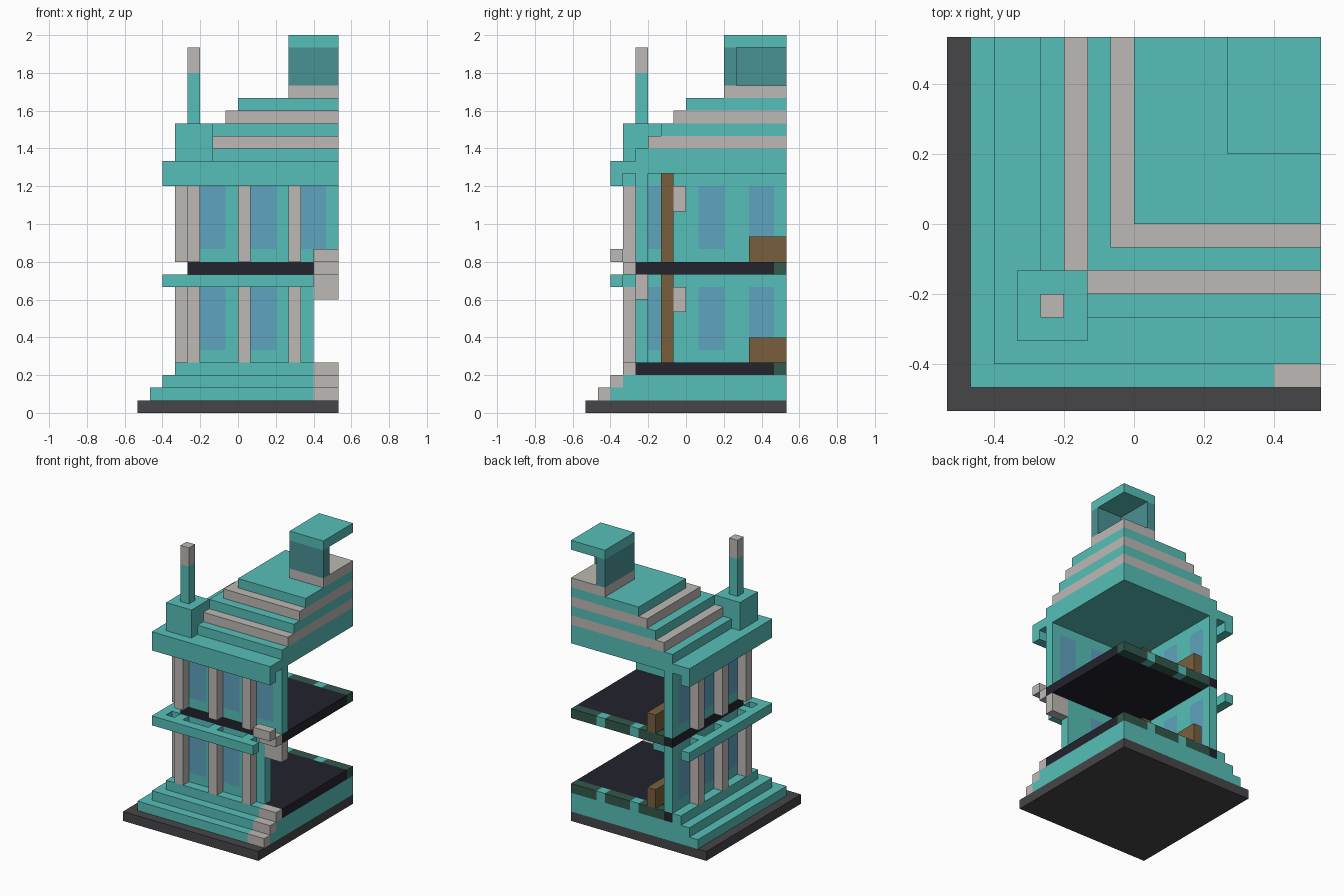
import bpy
import bmesh

cube = bpy.data.objects.get("Cube")
if cube:
    bpy.data.objects.remove(cube, do_unlink=True)

UNIT = 2 / 30      # one block
EDGE = 16          # plan size in blocks, also the position of the open cut sides


def make_material(name, rgb):
    """Flat material from an 8-bit display colour."""
    linear = [((c / 255 + 0.055) / 1.055) ** 2.4 for c in rgb] + [1.0]
    mat = bpy.data.materials.new(name)
    mat.use_nodes = True
    mat.diffuse_color = linear
    mat.node_tree.nodes["Principled BSDF"].inputs["Base Color"].default_value = linear
    return mat


teal = make_material("teal stone", (87, 191, 184))
grey = make_material("pale grey stone", (189, 185, 181))
slate = make_material("dark slate", (70, 69, 73))
black = make_material("black floor", (34, 35, 45))
blue = make_material("blue glass", (95, 163, 190))
wood = make_material("brown wood", (120, 95, 62))
green = make_material("dark green", (50, 88, 76))
deep = make_material("deep teal", (73, 145, 149))


def part(name, mat, boxes):
    """One object made of boxes, each given as x, y and z ranges in blocks."""
    bm = bmesh.new()
    for (x0, x1), (y0, y1), (z0, z1) in boxes:
        verts = bmesh.ops.create_cube(bm, size=1)["verts"]
        for v in verts:
            v.co.x = (x1 if v.co.x > 0 else x0) - EDGE / 2
            v.co.y = (y1 if v.co.y > 0 else y0) - EDGE / 2
            v.co.z = z1 if v.co.z > 0 else z0
            v.co *= UNIT
    mesh = bpy.data.meshes.new(name)
    bm.to_mesh(mesh)
    bm.free()
    mesh.materials.append(mat)
    obj = bpy.data.objects.new(name, mesh)
    bpy.context.collection.objects.link(obj)
    return obj


def swap(boxes):
    """Mirror across the plan diagonal, from the front to the right side."""
    return [(y, x, z) for x, y, z in boxes]


def tier(start, z):
    return [((start, EDGE), (start, EDGE), (z, z + 1))]


# Base plate and the stepped platform with its entrance stairs
DOOR = 14
part("base_plate", slate, tier(0, 0))
for n in (1, 2):
    part(f"platform_step_{n}", teal, [
        ((n, DOOR), (n, EDGE), (n, n + 1)),
        ((DOOR, EDGE), (n + 1, EDGE), (n, n + 1))])
part("platform_step_3", teal, [
    ((3, DOOR), (3, 4), (3, 4)),
    ((3, 4), (4, EDGE), (3, 4))])
part("entrance_stairs", grey, [
    ((DOOR, EDGE), (n, n + 1), (n, n + 1)) for n in (1, 2, 3)])


# Floors with a patterned strip along the back
def floor(level, z):
    rows, back = (z, z + 1), (EDGE - 1, EDGE)
    part(f"{level}_floor", black, [
        ((4, EDGE), (4, EDGE - 1), rows),
        ((4, 5), back, rows)])
    part(f"{level}_floor_trim", green, [
        ((x, x + 3), back, rows) for x in (5, 9, 13)])
    part(f"{level}_floor_trim_joints", teal, [
        ((x, x + 1), back, rows) for x in (8, 12)])


# Walls: sill, head, piers and flush glass
def wall(name, start, end, z, swapped):
    depth, rows = (4, 5), (z + 1, z + 6)
    stone = [((start, end), depth, (z, z + 1)),
             ((start, end), depth, (z + 6, z + 7))]
    glass, x = [], start
    for left in (5, 9, 13):
        if left + 2 > end:
            break
        if left > x:
            stone.append(((x, left), depth, rows))
        glass.append(((left, left + 2), depth, rows))
        x = left + 2
    stone.append(((x, end), depth, rows))
    turn = swap if swapped else list
    part(name + "_wall", teal, turn(stone))
    part(name + "_windows", blue, turn(glass))


COLUMNS = (4, 8, 12)
for level, z, front_end in (("lower", 4, DOOR), ("upper", 12, EDGE)):
    floor(level, z - 1)
    wall(level + "_front", 4, front_end, z, False)
    wall(level + "_side", 5, EDGE, z, True)
    # Columns stand in front of both walls
    shafts = [((x, x + 1), (3, 4), (z, z + 6)) for x in COLUMNS]
    part(level + "_columns", grey, shafts + swap(shafts))
    # Outer rim joined to the wall above each column
    top = (z + 6, z + 7)
    ties = [((x, x + 1), (3, 4), top) for x in COLUMNS]
    part(level + "_rim", teal, ties + swap(ties) + [
        ((2, front_end), (2, 3), top),
        ((2, 3), (3, EDGE), top)])
    # Bench, wall lamp and pole inside
    part(level + "_bench", wood, [((6, 7), (13, EDGE), (z, z + 2))])
    part(level + "_wall_lamp", grey, [((5, 6), (7, 8), (z + 4, z + 6))])
    part(level + "_pole", wood, [((5, 6), (6, 7), (z, z + 7))])

# Door lintel and the balcony front above the entrance
part("door_lintel", grey, [((DOOR, EDGE), (4, 5), (9, 11))])
part("balcony_front", grey, [
    ((DOOR, EDGE), (3, 4), (11, 12)),
    ((DOOR, EDGE), (2, 3), (12, 13))])

# Roof slab and stepped tiers in alternating colours
part("roof_slab", teal, tier(2, 19))
for i in range(5):
    part(f"roof_tier_{i + 1}", grey if i % 2 else teal, tier(4 + i, 20 + i))

# Corner pinnacle
part("pinnacle_base", teal, [((3, 6), (3, 6), (20, 23))])
part("pinnacle_shaft", teal, [((4, 5), (4, 5), (23, 27))])
part("pinnacle_tip", grey, [((4, 5), (4, 5), (27, 29))])

# Lantern on the roof, open on the cut sides
across, along = (12, EDGE), (11, EDGE)
part("lantern_base", grey, [(across, along, (25, 26))])
part("lantern_walls", deep, [
    (across, (11, 12), (26, 29)),
    ((12, 13), (12, EDGE), (26, 29))])
part("lantern_cap", teal, [(across, along, (29, 30))])
